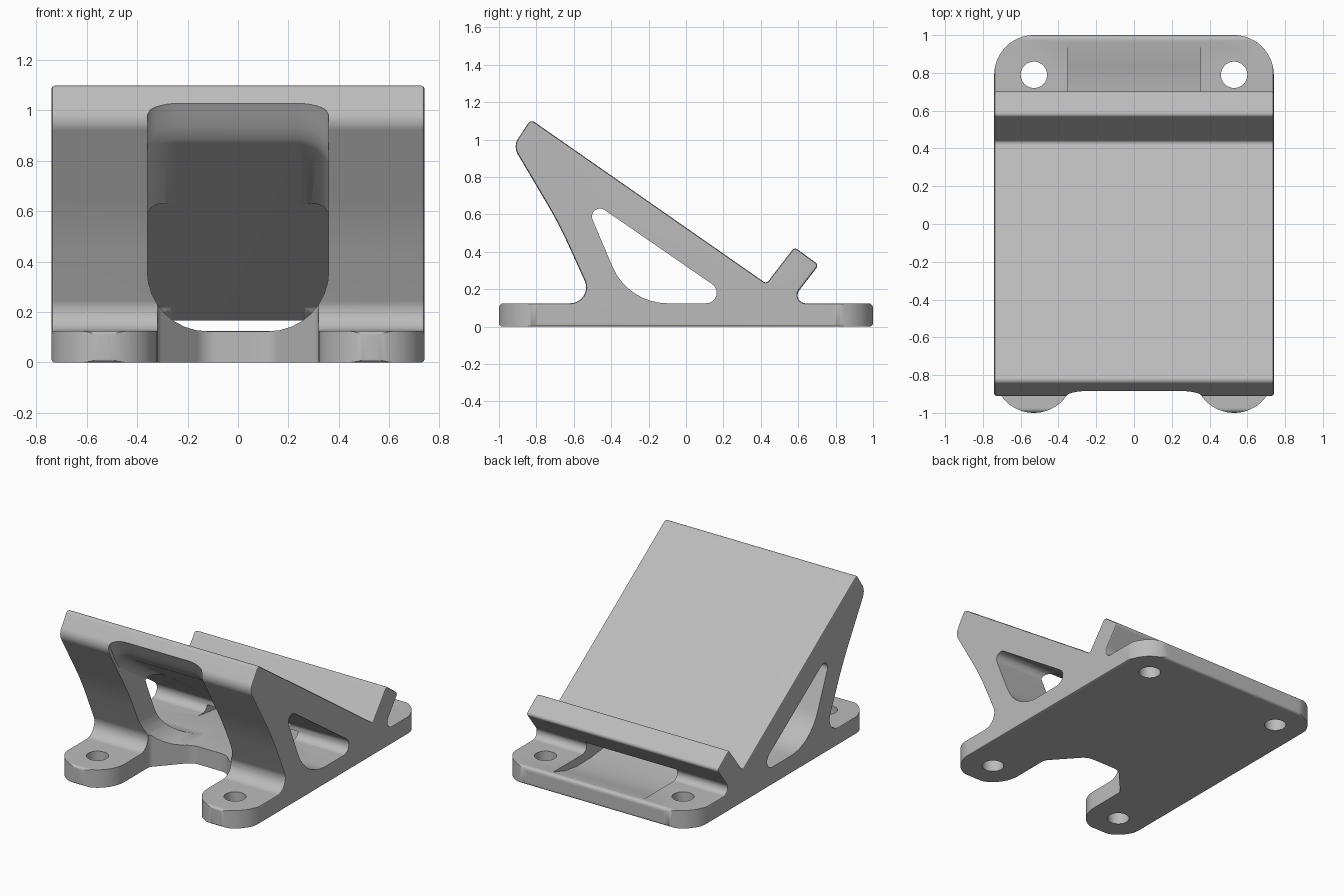
import bpy, bmesh, math
from mathutils import Vector

if "Cube" in bpy.data.objects:
    bpy.data.objects.remove(bpy.data.objects["Cube"], do_unlink=True)

grey = bpy.data.materials.new("light_grey")
grey.use_nodes = True
grey.diffuse_color = (0.5, 0.5, 0.5, 1)
grey.node_tree.nodes["Principled BSDF"].inputs["Base Color"].default_value = (0.5, 0.5, 0.5, 1)


def rounded(corners, steps=8):
    """Polygon from (u, v, radius) corners, each filleted by its radius."""
    out = []
    for i, (u, v, r) in enumerate(corners):
        p = Vector((u, v))
        if r == 0:
            out.append(p)
            continue
        a = (Vector(corners[i - 1][:2]) - p).normalized()
        b = (Vector(corners[(i + 1) % len(corners)][:2]) - p).normalized()
        half = a.angle(b) / 2
        centre = p + (a + b).normalized() * (r / math.sin(half))
        start = p + a * (r / math.tan(half)) - centre
        end = p + b * (r / math.tan(half)) - centre
        turn = math.pi - 2 * half
        for k in range(steps + 1):
            t = k / steps
            out.append(centre + (start * math.sin((1 - t) * turn)
                                 + end * math.sin(t * turn)) / math.sin(turn))
    return out


def inset(pts, d):
    """Move a counter-clockwise loop inwards by d."""
    out = []
    for i, p in enumerate(pts):
        a = (p - pts[i - 1]).normalized()
        b = (pts[(i + 1) % len(pts)] - p).normalized()
        along = (a + b).normalized()
        out.append(p + Vector((-along.y, along.x)) * d)
    return out


def loft(name, sections):
    """Solid through matching closed loops of 3D points."""
    bm = bmesh.new()
    loops = [[bm.verts.new(p) for p in s] for s in sections]
    n = len(loops[0])
    bm.faces.new(loops[0])
    bm.faces.new(loops[-1])
    for lo, hi in zip(loops, loops[1:]):
        for i in range(n):
            bm.faces.new((lo[i], lo[(i + 1) % n], hi[(i + 1) % n], hi[i]))
    bmesh.ops.recalc_face_normals(bm, faces=bm.faces[:])
    mesh = bpy.data.meshes.new(name)
    bm.to_mesh(mesh)
    bm.free()
    ob = bpy.data.objects.new(name, mesh)
    bpy.context.scene.collection.objects.link(ob)
    mesh.materials.append(grey)
    return ob


def along_x(name, pts, half):
    return loft(name, [[(x, p[0], p[1]) for p in pts] for x in (-half, half)])


def along_z(name, pts, z0, z1):
    return loft(name, [[(p[0], p[1], z) for p in pts] for z in (z0, z1)])


def combine(target, tool, operation='DIFFERENCE'):
    """Boolean the tool into the target, with a second solver in reserve."""
    mod = target.modifiers.new("combine", 'BOOLEAN')
    mod.operation, mod.object = operation, tool
    for solver in ('MANIFOLD', 'EXACT'):
        mod.solver = solver
        graph = bpy.context.evaluated_depsgraph_get()
        mesh = bpy.data.meshes.new_from_object(target.evaluated_get(graph))
        if len(mesh.polygons) > 5:
            target.modifiers.remove(mod)
            target.data = mesh
            break
    else:
        target.modifiers.remove(mod)
    bpy.data.objects.remove(tool, do_unlink=True)


def arc(cx, cy, r, a0, a1, n=16):
    return [(cx + r * math.cos(math.radians(a0 + (a1 - a0) * i / n)),
             cy + r * math.sin(math.radians(a0 + (a1 - a0) * i / n))) for i in range(n + 1)]


# Side silhouette: base, rear lip, sloped rest and curved leg, with softened rims
side = rounded([
    (-1, 0, .02), (1, 0, .02), (1, .125, .025), (.552, .125, .043),
    (.71, .33, .02), (.58, .425, .02), (.43, .23, .02), (-.83, 1.108, .025),
    (-.925, .965, .08), (-.68, .55, 2.3), (-.487, .125, .085), (-1, .125, .025)])
rims = [(-.74, .012), (-.736, .004), (-.728, 0), (.728, 0), (.736, .004), (.74, .012)]
stand = loft("stand", [[(x, p.x, p.y) for p in inset(side, d)] for x, d in rims])

# Notch between the two round feet
FX, FY, FR = .53, .79, .21
bay = rounded([(.32, -.62, 0), (.32, -.52, .06), (.13, -.31, .1), (0, -.31, 0)])
half_notch = [(FX, -1.2)] + [(-x, y) for x, y in arc(-FX, -FY, FR, 270, 360)]
half_notch += [tuple(p) for p in bay[:-1]]
notch = half_notch + [(-x, y) for x, y in reversed(half_notch)]
combine(stand, along_z("notch_cutter", notch, -.1, .35))

# Rounded outer corners and screw holes
for sx in (-1, 1):
    for sy in (-1, 1):
        corner = [(sx * x, sy * y) for x, y in
                  arc(FX, FY, FR, 0, 90) + [(FX, 1.2), (.9, 1.2), (.9, FY)]]
        combine(stand, along_z("corner_cutter", corner, -.1, .2))
        hole = [(sx * x, sy * y) for x, y in arc(FX, FY, .07, 0, 360, 32)[:-1]]
        combine(stand, along_z("hole_cutter", hole, -.1, .2))

# Triangular window right through the sides
window = rounded([(-.557, .708, .043), (-.31, .125, .32), (.288, .125, .056)])
combine(stand, along_x("window_cutter", window, 1))

# Front opening: rounded floor, roof parallel to the rest, flaring up at the lip
floor = rounded([(-.36, .123, .24), (.36, .123, .24), (.36, 2, 0), (-.36, 2, 0)])
opening = loft("opening_cutter", [[(p.x, y, p.y) for p in floor] for y in (-1.3, .23)])
roof = rounded([(-.37, -1.5, 0), (.37, -1.5, 0), (.37, 0, .13), (-.37, 0, .13)])
slope = [(.3, .117), (-.78, .862), (-.81, .89), (-.84, .935), (-.86, .98), (-.9, 1.06), (-1.4, 1.1)]
roof_cutter = loft("roof_cutter", [[(p.x, y, p.y + z) for p in roof] for y, z in slope])
combine(opening, roof_cutter, 'INTERSECT')
combine(stand, opening)

# Cable passage under the rear lip with a scooped floor
scoop = [(.02, .13), (.35, .09), (.55, .068), (.7, .066), (.83, .085), (.96, .125),
         (1.1, .17), (1.1, .2), (.62, .2), (.52, .166), (.1, .166)]
combine(stand, along_x("passage_cutter", scoop, .35))

# Smooth fillets with crisp edges
bpy.context.view_layer.objects.active = stand
stand.select_set(True)
bpy.ops.object.shade_smooth_by_angle(angle=math.radians(32))
normals = stand.modifiers.new("even_shading", 'WEIGHTED_NORMAL')
normals.keep_sharp = True
